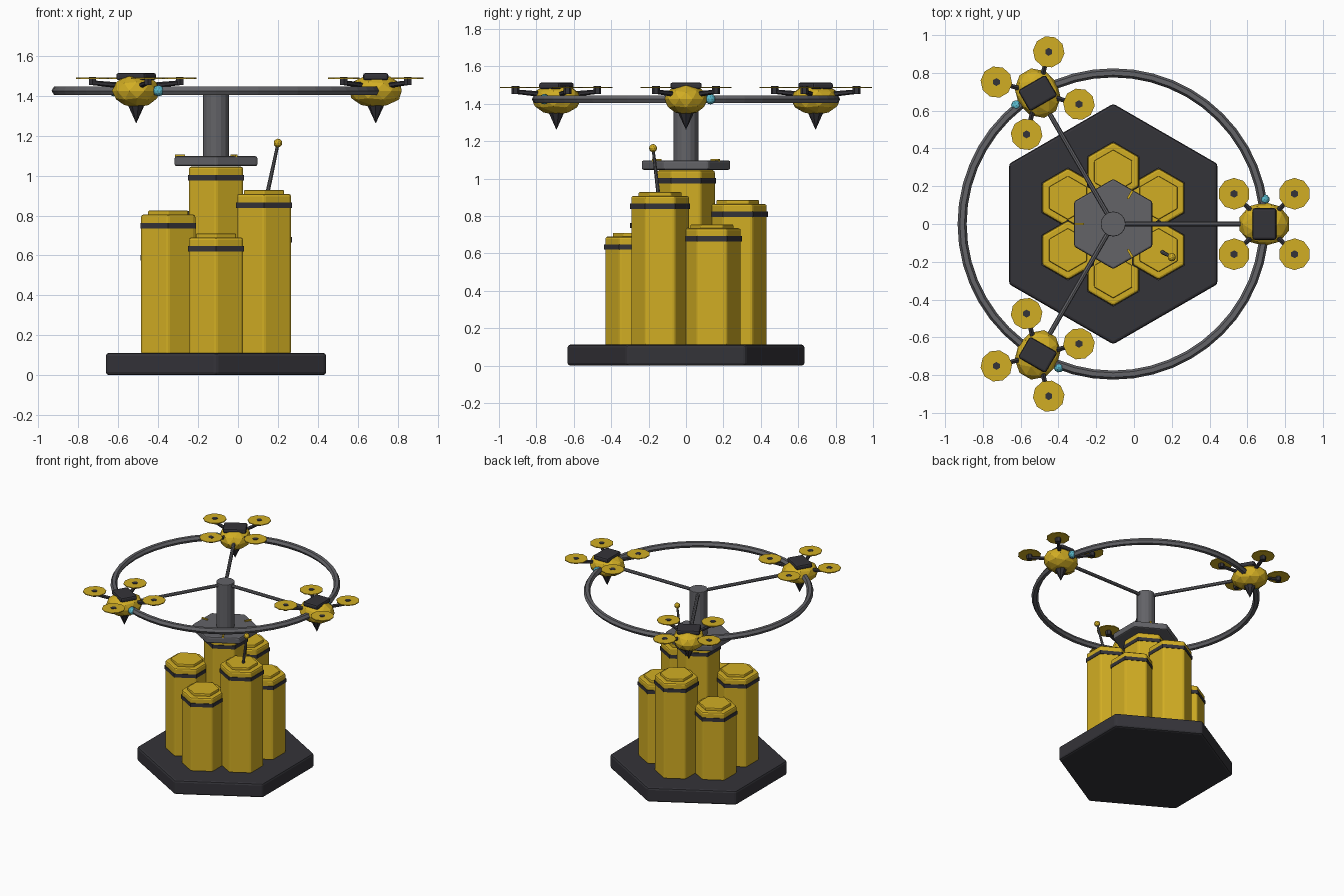
import bpy, bmesh
from math import pi, sin, cos, radians
from mathutils import Matrix, Vector

if "Cube" in bpy.data.objects:
    bpy.data.objects.remove(bpy.data.objects["Cube"])


def material(name, rgb):
    m = bpy.data.materials.new(name)
    m.diffuse_color = (*rgb, 1)
    m.use_nodes = True
    m.node_tree.nodes["Principled BSDF"].inputs["Base Color"].default_value = m.diffuse_color
    return m


YELLOW = material("honey yellow", (0.64, 0.42, 0.017))
DARK = material("charcoal", (0.034, 0.033, 0.04))
GREY = material("steel grey", (0.125, 0.125, 0.137))
CYAN = material("lens cyan", (0.10, 0.48, 0.60))
AX = -0.11  # x of the central axis
AXIS = Matrix.Translation((AX, 0, 0))


def finish(name, bm, mat, matrix, bevel=0.0):
    bmesh.ops.recalc_face_normals(bm, faces=bm.faces)
    me = bpy.data.meshes.new(name)
    bm.to_mesh(me)
    bm.free()
    me.transform(matrix)
    me.materials.append(mat)
    ob = bpy.data.objects.new(name, me)
    bpy.context.collection.objects.link(ob)
    if bevel:
        mod = ob.modifiers.new("bevel", "BEVEL")
        mod.width = bevel
        mod.segments = 2
        mod.limit_method = "ANGLE"
    return ob


def prism(name, sides, rings, mat, matrix=AXIS, bevel=0.0, phase=pi / 2):
    """Stack of n-gon rings given as (radius, z)."""
    bm = bmesh.new()
    loops = [[bm.verts.new((r * cos(phase + 2 * pi * i / sides),
                            r * sin(phase + 2 * pi * i / sides), z))
              for i in range(sides)] for r, z in rings]
    for a, b in zip(loops, loops[1:]):
        for i in range(sides):
            j = (i + 1) % sides
            bm.faces.new((a[i], a[j], b[j], b[i]))
    bm.faces.new(loops[0][::-1])
    bm.faces.new(loops[-1])
    return finish(name, bm, mat, matrix, bevel)


def box(name, size, centre, mat, matrix, bevel=0.0):
    bm = bmesh.new()
    bmesh.ops.create_cube(bm, size=1)
    local = Matrix.Translation(centre) @ Matrix.Diagonal((*size, 1))
    bmesh.ops.transform(bm, matrix=local, verts=bm.verts)
    return finish(name, bm, mat, matrix, bevel)


def ball(name, size, centre, subdiv, mat, matrix):
    bm = bmesh.new()
    bmesh.ops.create_icosphere(bm, subdivisions=subdiv, radius=1)
    local = Matrix.Translation(centre) @ Matrix.Diagonal((*size, 1))
    bmesh.ops.transform(bm, matrix=local, verts=bm.verts)
    return finish(name, bm, mat, matrix)


def rod(name, a, b, r0, r1, sides, mat, matrix=Matrix()):
    a, b = Vector(a), Vector(b)
    turn = (b - a).to_track_quat("Z", "Y").to_matrix().to_4x4()
    return prism(name, sides, [(r0, 0), (r1, (b - a).length)], mat,
                 matrix @ Matrix.Translation(a) @ turn)


# hexagonal base
prism("base", 6, [(0.637, 0), (0.637, 0.112)], DARK, bevel=0.015)

# honeycomb columns: centre plus six around it, each with band and lid
cells = [(0, 0, 1.045)]
for ang, top in ((30, 0.735), (90, 0.865), (150, 0.645),
                 (210, 0.805), (270, 0.69), (330, 0.908)):
    cells.append((0.277 * cos(radians(ang)), 0.277 * sin(radians(ang)), top))
for n, (x, y, top) in enumerate(cells):
    m = Matrix.Translation((AX + x, y, 0))
    prism(f"column_{n}", 6, [(0.157, 0.105), (0.157, top)], YELLOW, m, 0.012)
    prism(f"column_band_{n}", 6, [(0.161, top - 0.07), (0.161, top - 0.042)],
          DARK, m)
    if n:
        prism(f"column_lid_{n}", 6, [(0.116, top - 0.01), (0.116, top + 0.02)],
              YELLOW, m, 0.006)

# antenna on the tallest outer column
rod("antenna_rod", (0.147, -0.147, 0.91), (0.2, -0.176, 1.16), 0.011, 0.008, 8, GREY)
ball("antenna_tip", (0.022,) * 3, (0.2, -0.176, 1.163), 2, YELLOW, Matrix())

# top plate with three marks, and the mast
prism("top_plate", 6, [(0.239, 1.047), (0.239, 1.097)], GREY, bevel=0.01)
for n, ang in enumerate((60, 180, 300)):
    box(f"plate_mark_{n}", (0.05, 0.012, 0.014), (0.18, 0, 1.099), YELLOW,
        AXIS @ Matrix.Rotation(radians(ang), 4, "Z"))
prism("mast", 16, [(0.066, 1.09), (0.066, 1.447)], GREY, bevel=0.004)

# carousel ring with a six-sided section
bm = bmesh.new()
SEG = 48
loops = []
for i in range(SEG):
    t = 2 * pi * i / SEG
    loops.append([])
    for k in range(6):
        r = 0.8 + 0.024 * cos(k * pi / 3)
        loops[-1].append(bm.verts.new((r * cos(t), r * sin(t),
                                       1.425 + 0.024 * sin(k * pi / 3))))
for i in range(SEG):
    a, b = loops[i], loops[(i + 1) % SEG]
    for k in range(6):
        j = (k + 1) % 6
        bm.faces.new((a[k], b[k], b[j], a[j]))
finish("carousel_ring", bm, GREY, AXIS)

# three spokes, each carrying a flying drone
for n in range(3):
    spin = AXIS @ Matrix.Rotation(n * 2 * pi / 3, 4, "Z")
    rod(f"spoke_{n}", (0.03, 0, 1.425), (0.75, 0, 1.425), 0.013, 0.013, 8, GREY, spin)
    m = spin @ Matrix.Translation((0.8, 0, 1.425))
    ball(f"drone_body_{n}", (0.137, 0.116, 0.084), (0, 0, 0), 2, YELLOW, m)
    box(f"drone_pack_{n}", (0.127, 0.168, 0.036), (0, 0, 0.071), DARK, m, 0.012)
    prism(f"drone_stinger_{n}", 8, [(0.046, -0.065), (0.001, -0.162)], DARK, m)
    ball(f"drone_eye_{n}", (0.028,) * 3, (0, 0.13, 0), 2, CYAN, m)
    for k in range(4):
        sx, sy = (1, 1, -1, -1)[k], (1, -1, 1, -1)[k]
        x, y = 0.16 * sx, 0.16 * sy
        rod(f"drone_arm_{n}_{k}", (0.05 * sx, 0.05 * sy, 0.025), (x, y, 0.04),
            0.015, 0.012, 6, DARK, m)
        at = m @ Matrix.Translation((x, y, 0))
        prism(f"rotor_post_{n}_{k}", 6, [(0.021, 0.028), (0.021, 0.069)], DARK, at)
        prism(f"rotor_disc_{n}_{k}", 10, [(0.084, 0.06), (0.084, 0.066)], YELLOW, at)
